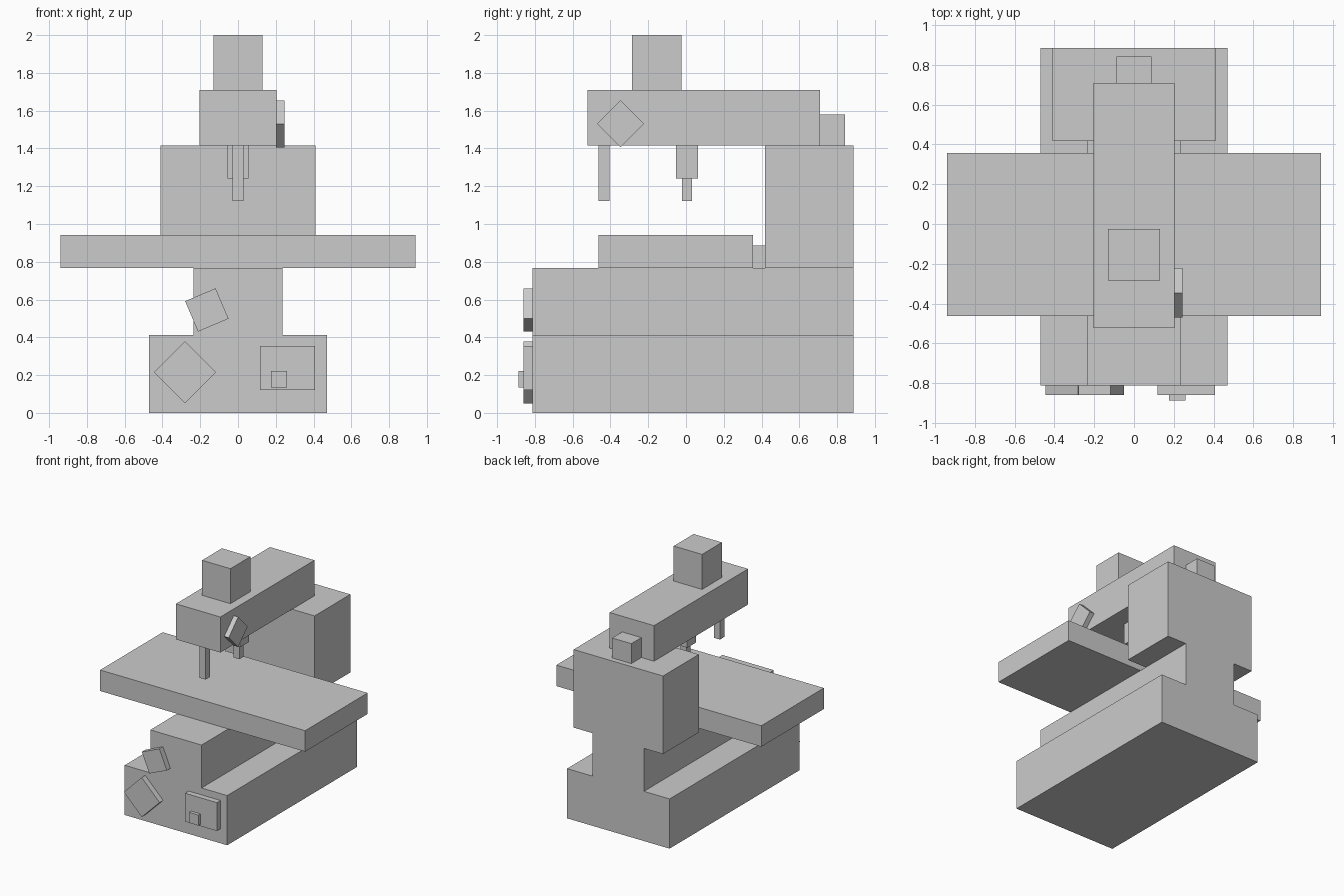
import bpy
from math import radians

cube = bpy.data.objects.get("Cube")
if cube:
    bpy.data.objects.remove(cube, do_unlink=True)

# Single painted-metal colour
grey = bpy.data.materials.new("machine grey")
grey.use_nodes = True
GREY = (0.6, 0.6, 0.6, 1)
grey.diffuse_color = GREY
grey.node_tree.nodes["Principled BSDF"].inputs["Base Color"].default_value = GREY


def box(name, x, y, z, turn=(0, 0, 0)):
    """Box from (min, max) ranges, optionally turned about its centre (degrees)."""
    ranges = (x, y, z)
    bpy.ops.mesh.primitive_cube_add(
        size=1,
        location=[(a + b) / 2 for a, b in ranges],
        rotation=[radians(t) for t in turn])
    obj = bpy.context.object
    obj.name = name
    obj.scale = [b - a for a, b in ranges]
    obj.data.materials.append(grey)
    return obj


def sym(half):
    return (-half, half)


def around(centre, side):
    return (centre - side / 2, centre + side / 2)


FRONT, BACK = -0.813, 0.886
BASE_TOP, BED_TOP, COLUMN_TOP, ARM_TOP = 0.412, 0.768, 1.415, 1.71
PANEL = (-0.86, FRONT)

# Stepped base, bed and column
box("base", sym(0.47), (FRONT, BACK), (0, BASE_TOP))
box("bed", sym(0.235), (FRONT, BACK), (BASE_TOP, BED_TOP))
box("column", sym(0.41), (0.418, BACK), (BED_TOP, COLUMN_TOP))

# Work table and the block joining it to the column
box("work_table", sym(0.94), (-0.463, 0.356), (BED_TOP, 0.942))
box("table_link", sym(0.15), (0.356, 0.418), (BED_TOP, 0.885))

# Overhanging arm with its motors
box("arm", sym(0.204), (-0.522, 0.71), (COLUMN_TOP, ARM_TOP))
box("top_motor", sym(0.13), (-0.285, -0.025), (ARM_TOP, 2.0))
box("rear_motor", sym(0.088), (0.71, 0.842), (COLUMN_TOP, 1.58))

# Spindle, tool and front support below the arm
box("spindle", sym(0.056), (-0.053, 0.064), (1.24, COLUMN_TOP))
box("tool", sym(0.028), (-0.022, 0.033), (1.122, 1.24))
box("front_support", sym(0.028), (-0.464, -0.404), (1.122, COLUMN_TOP))

# Square knobs turned on the arm side and the front face
box("arm_knob", (0.2, 0.245), around(-0.347, 0.176), around(1.53, 0.176), (45, 0, 0))
box("base_knob", around(-0.281, 0.232), PANEL, around(0.215, 0.232), (0, 45, 0))
box("bed_knob", around(-0.165, 0.175), PANEL, around(0.545, 0.175), (0, -23, 0))

# Control panel with its button
box("control_panel", (0.117, 0.408), PANEL, (0.12, 0.355))
box("panel_button", (0.175, 0.26), (-0.888, -0.86), (0.135, 0.222))
